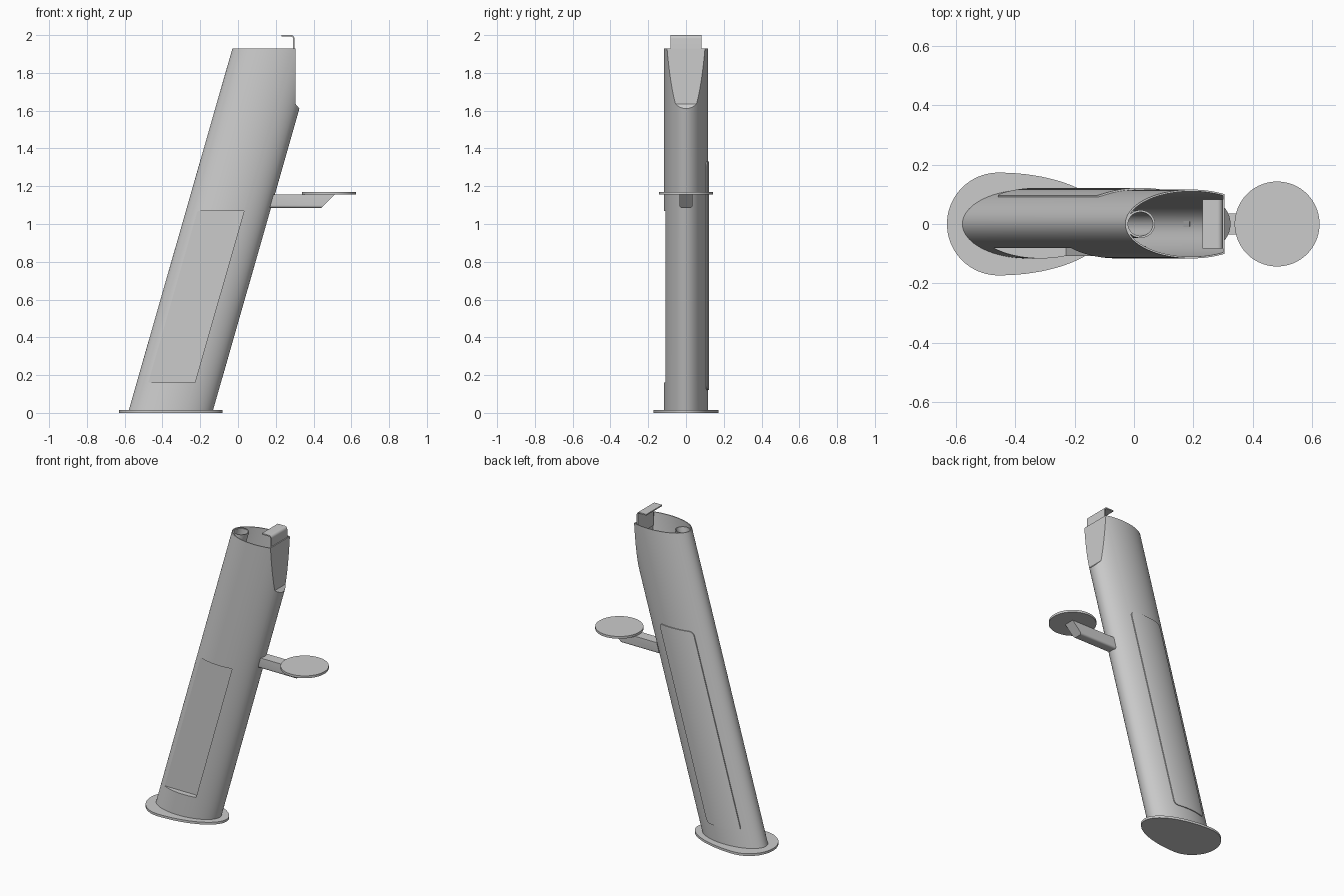
import bpy, bmesh
from math import sin, cos, pi, radians

if "Cube" in bpy.data.objects:
    bpy.data.objects.remove(bpy.data.objects["Cube"])

A, B, Z0 = 0.223, 0.116, 0.015      # column half length, half width, base height


def lean(z):
    return -0.355 + 0.2865 * (z - Z0)


def loft(name, rings):
    bm = bmesh.new()
    vs = [[bm.verts.new(p) for p in r] for r in rings]
    n = len(vs[0])
    for a, b in zip(vs, vs[1:]):
        for i in range(n):
            j = (i + 1) % n
            bm.faces.new((a[i], a[j], b[j], b[i]))
    bm.faces.new(vs[0][::-1])
    bm.faces.new(vs[-1])
    bmesh.ops.recalc_face_normals(bm, faces=bm.faces)
    me = bpy.data.meshes.new(name)
    bm.to_mesh(me)
    bm.free()
    ob = bpy.data.objects.new(name, me)
    bpy.context.collection.objects.link(ob)
    return ob


def ellipse(a, b, n=96, cx=0, cy=0):
    return [(cx + a * cos(2 * pi * i / n), cy + b * sin(2 * pi * i / n)) for i in range(n)]


def leaning(name, outline, z0, z1):
    return loft(name, [[(x + lean(z), y, z) for x, y in outline] for z in (z0, z1)])


def upright(name, outline, z0, z1):
    return loft(name, [[(x, y, z) for x, y in outline] for z in (z0, z1)])


def side(name, outline, y0, y1):
    return loft(name, [[(x, y, z) for x, z in outline] for y in (y0, y1)])


def activate(ob):
    bpy.ops.object.select_all(action='DESELECT')
    ob.select_set(True)
    bpy.context.view_layer.objects.active = ob


def boolean(ob, cutter, op='DIFFERENCE'):
    activate(ob)
    m = ob.modifiers.new('cut', 'BOOLEAN')
    m.operation, m.solver, m.object = op, 'EXACT', cutter
    bpy.ops.object.modifier_apply(modifier=m.name)
    bpy.data.objects.remove(cutter)


def smooth(ob):
    activate(ob)
    bpy.ops.object.shade_smooth_by_angle(angle=radians(30))


def column_solid(name, t, z0, z1):
    """Leaning column inset by t, with side recess and front notch."""
    ob = leaning(name, ellipse(A - t, B - t), z0, z1)
    y, x = -0.08 + t, 0.085 + t
    boolean(ob, leaning('recess_cutter', [(-0.3, -0.3), (x, -0.3), (x, y), (-0.3, y)],
                        0.16 - t, 1.07 + t))
    n = 0.305 - t
    boolean(ob, side('notch_cutter', [(n, 1.635 - t), (n, 2.2), (0.7, 2.2), (0.7, 1.161 - t)],
                     -0.3, 0.3))
    return ob


# Hollow leaning column
column = column_solid('column', 0, Z0, 1.93)
boolean(column, column_solid('hollow_cutter', 0.006, -0.05, 2.05))
smooth(column)

# Raised rear door with rounded corners
corners = []
r = 0.025
for cx, cz, a0 in ((0.095, 0.12, -90), (0.095, 1.33, 0), (-0.14, 1.33, 90), (-0.14, 0.12, 180)):
    sx, sz = (1 if cx > 0 else -1), (1 if cz > 1 else -1)
    for k in range(7):
        a = radians(a0 + 15 * k)
        z = cz - sz * r + r * sin(a)
        corners.append((cx - sx * r + r * cos(a) + lean(z), z))
door = side('rear_door', corners, 0.04, 0.2)
boolean(door, leaning('door_skin', ellipse(A + 0.006, B + 0.006), 0.05, 1.5), 'INTERSECT')
boolean(door, leaning('door_back', ellipse(A - 0.002, B - 0.002), 0.0, 1.6))
smooth(door)

# Egg-shaped base plate
egg = [(-0.457 + (0.374 if cos(t) > 0 else 0.173) * cos(t), 0.173 * sin(t))
       for t in (2 * pi * i / 96 for i in range(96))]
smooth(upright('base_plate', egg, 0, Z0))

# Inner tube behind the top rim
x = 0.022 - lean(1.925)
tube = leaning('inner_tube', ellipse(0.049, 0.047, 48, x), 1.4, 1.925)
boolean(tube, leaning('tube_cutter', ellipse(0.042, 0.04, 48, x), 1.41, 2.0))
smooth(tube)

# Support arm with rounded underside and sloped end
section = [(0.035, 1.155), (-0.035, 1.155)]
for s, a0 in ((-1, 180), (1, 270)):
    section += [(s * 0.021 + 0.014 * cos(radians(a0 + 18 * k)),
                 1.099 + 0.014 * sin(radians(a0 + 18 * k))) for k in range(6)]
arm = loft('support_arm', [[(lean(z) + 0.216, y, z) for y, z in section],
                           [(0.44 + z - 1.085, y, z) for y, z in section]])
smooth(arm)

# Round tray
smooth(upright('round_tray', ellipse(0.143, 0.143, 96, 0.482), 1.155, 1.17))

# Bent bracket above the rim
t, ro = 0.008, 0.018
bend = [radians(15 * k) for k in range(7)]
outer = [(0.299 - ro + ro * cos(a), 2.0 - ro + ro * sin(a)) for a in bend]
inner = [(0.299 - ro + (ro - t) * cos(a), 2.0 - ro + (ro - t) * sin(a)) for a in reversed(bend)]
profile = [(0.299, 1.85)] + outer + [(0.23, 2.0), (0.23, 2.0 - t)] + inner + [(0.299 - t, 1.85)]
smooth(side('top_bracket', profile, -0.082, 0.082))
